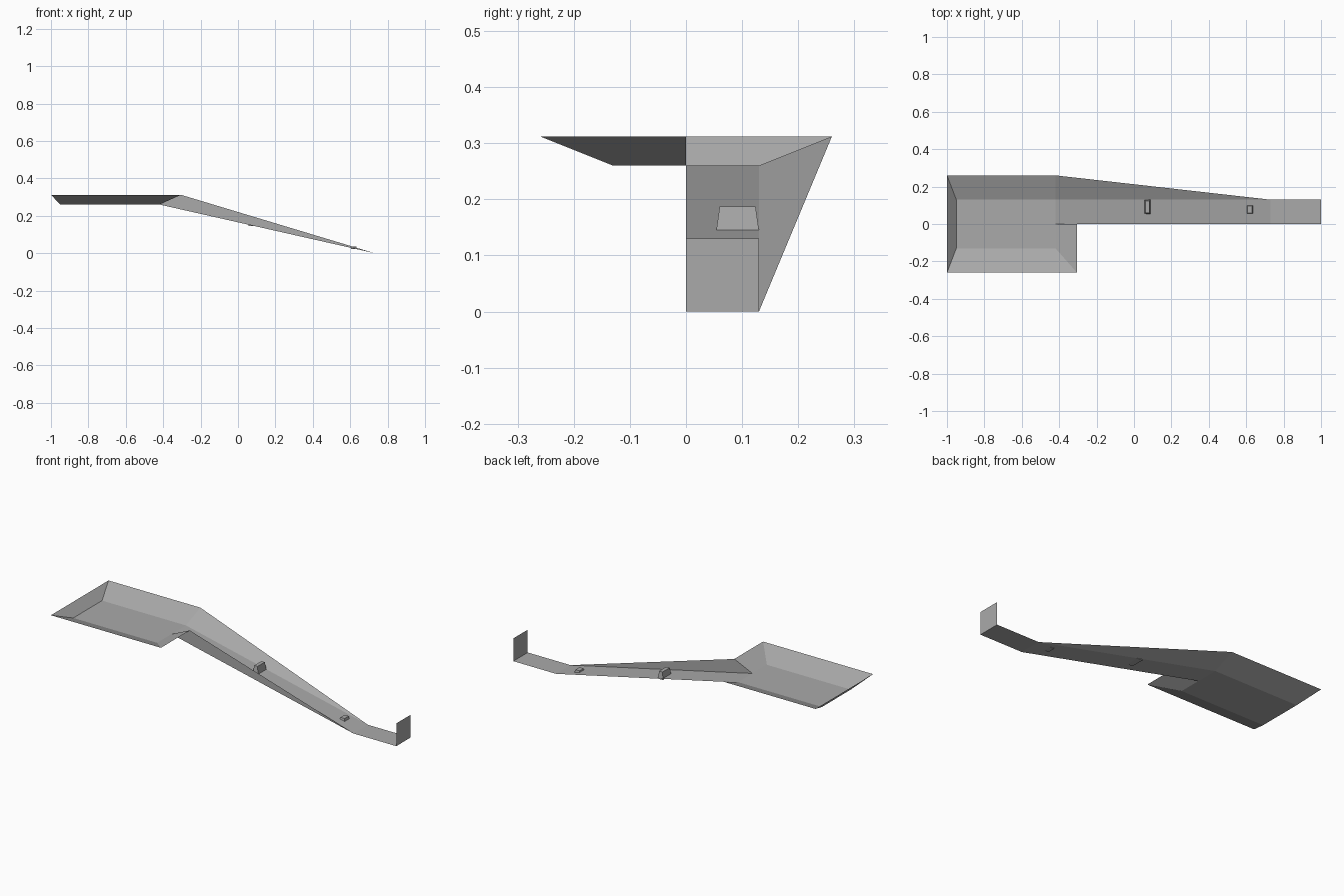
import bpy, bmesh

if "Cube" in bpy.data.objects:
    bpy.data.objects.remove(bpy.data.objects["Cube"])

grey = bpy.data.materials.new("plain_grey")
grey.diffuse_color = (0.4, 0.4, 0.4, 1)
grey.use_nodes = True
grey.node_tree.nodes["Principled BSDF"].inputs["Base Color"].default_value = grey.diffuse_color


def make(name, points, faces, closed=False):
    """Build a flat-shaded object from a few points and faces."""
    bm = bmesh.new()
    vs = [bm.verts.new(p) for p in points]
    for f in faces:
        bm.faces.new([vs[i] for i in f])
    if closed:
        bmesh.ops.recalc_face_normals(bm, faces=bm.faces)
    me = bpy.data.meshes.new(name)
    bm.to_mesh(me)
    bm.free()
    me.materials.append(grey)
    ob = bpy.data.objects.new(name, me)
    bpy.context.collection.objects.link(ob)
    return ob


RIM, FLOOR = 0.312, 0.26      # basin heights
W, H = 0.26, 0.13             # half widths of rim and floor
BEND, LIP, FOOT = -0.42, -0.305, 0.73

# upper basin: floor with sloped walls, open to the chute at the back right
make("upper_basin",
     [(-1, -W, RIM), (LIP, -W, RIM), (LIP, 0, RIM), (BEND, W, RIM), (-1, W, RIM),
      (-0.95, -H, FLOOR), (BEND, -H, FLOOR), (BEND, 0, FLOOR), (BEND, H, FLOOR), (-0.95, H, FLOOR)],
     [(5, 6, 7, 8, 9), (0, 1, 6, 5), (1, 2, 7, 6), (3, 4, 9, 8), (4, 0, 5, 9)])

# sloping chute: floor, upright front wall, leaning back wall
make("chute",
     [(BEND, 0, FLOOR), (FOOT, 0, 0), (FOOT, H, 0), (BEND, H, FLOOR),
      (LIP, 0, RIM), (BEND, W, RIM)],
     [(0, 1, 2, 3), (0, 4, 1), (3, 2, 5)])

# flat run-out at the bottom and its end stop
make("run_out", [(FOOT, 0, 0), (1, 0, 0), (1, H, 0), (FOOT, H, 0)], [(0, 1, 2, 3)])
make("end_stop", [(1, 0, 0), (1, H, 0), (1, H, H), (1, 0, H)], [(3, 2, 1, 0)])


def bump(name, x0, x1, y0, y1, z0, z1, inset):
    """Tapered block set into the chute floor."""
    pts = []
    for z, d in ((z0, 0), (z1, inset)):
        pts += [(x0 + d, y0 + d, z), (x1 - d, y0 + d, z), (x1 - d, y1 - d, z), (x0 + d, y1 - d, z)]
    sides = [(i, (i + 1) % 4, 4 + (i + 1) % 4, 4 + i) for i in range(4)]
    make(name, pts, sides + [(3, 2, 1, 0), (4, 5, 6, 7)], closed=True)


# two small obstacles on the chute
bump("middle_bump", 0.055, 0.088, 0.054, 0.13, 0.145, 0.187, 0.006)
bump("lower_bump", 0.603, 0.635, 0.056, 0.099, 0.022, 0.037, 0.003)
